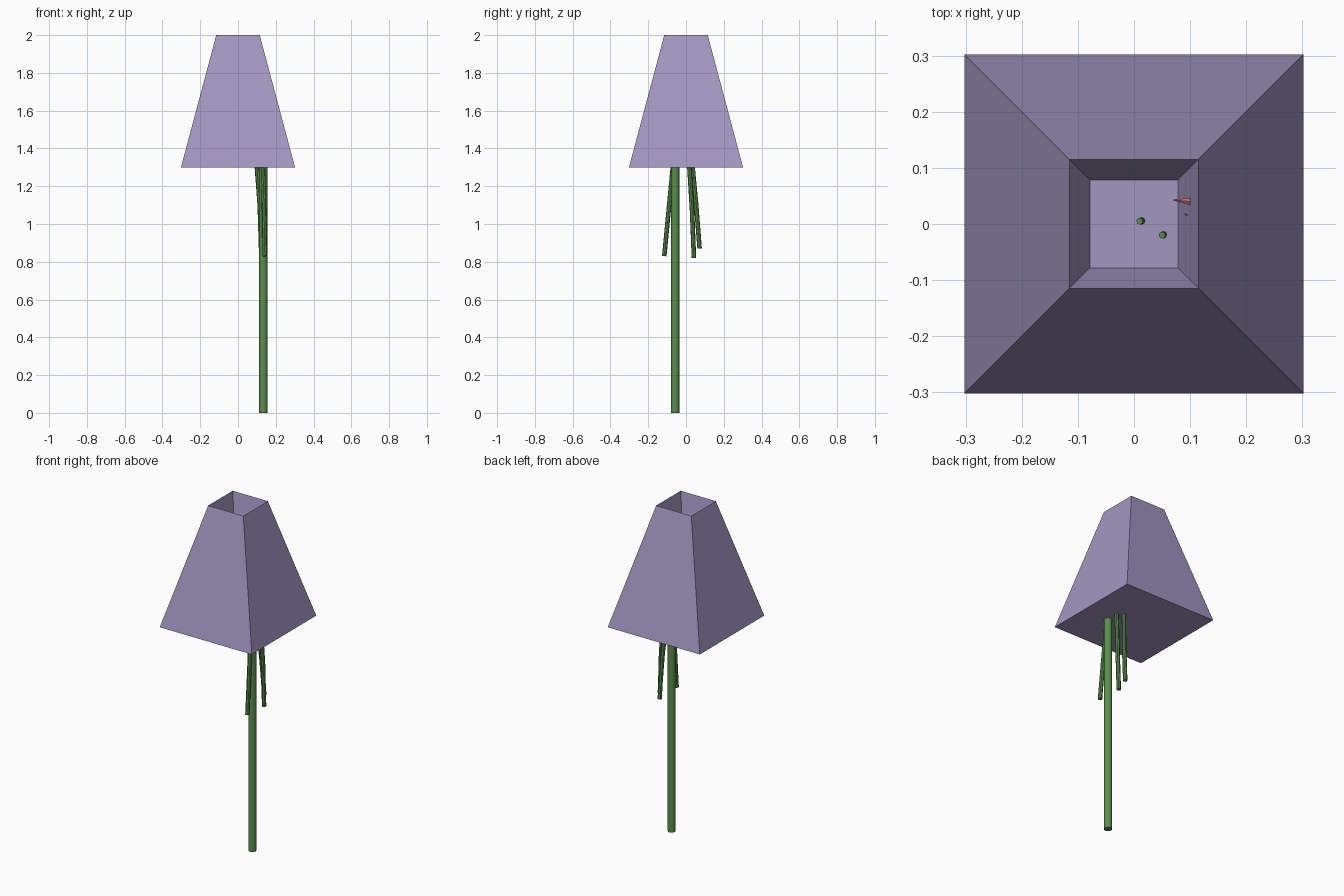
import bpy, bmesh, math
from mathutils import Vector

if "Cube" in bpy.data.objects:
    bpy.data.objects.remove(bpy.data.objects["Cube"])


def material(name, rgb):
    m = bpy.data.materials.new(name)
    m.diffuse_color = (*rgb, 1)
    m.use_nodes = True
    m.node_tree.nodes["Principled BSDF"].inputs["Base Color"].default_value = m.diffuse_color
    return m


LILAC = material("lilac", (0.36, 0.31, 0.53))
GREEN = material("stem green", (0.10, 0.27, 0.07))
RED = material("petal red", (0.55, 0.15, 0.17))


def finish(name, bm, mat, smooth=False):
    bmesh.ops.recalc_face_normals(bm, faces=bm.faces)
    me = bpy.data.meshes.new(name)
    bm.to_mesh(me)
    bm.free()
    me.materials.append(mat)
    ob = bpy.data.objects.new(name, me)
    bpy.context.collection.objects.link(ob)
    if smooth:
        bpy.ops.object.select_all(action='DESELECT')
        ob.select_set(True)
        bpy.context.view_layer.objects.active = ob
        bpy.ops.object.shade_smooth_by_angle(angle=math.radians(40))
    return ob


def skin(bm, rings):
    """Bridge rings of points and cap both ends."""
    loops = [[bm.verts.new(p) for p in ring] for ring in rings]
    n = len(loops[0])
    for a, b in zip(loops, loops[1:]):
        for i in range(n):
            j = (i + 1) % n
            bm.faces.new((a[i], a[j], b[j], b[i]))
    bm.faces.new(loops[0])
    bm.faces.new(loops[-1])


def tube(name, points, radii, mat, sides):
    pts = [Vector(p) for p in points]
    rings = []
    for i, (p, r) in enumerate(zip(pts, radii)):
        d = (pts[min(i + 1, len(pts) - 1)] - pts[max(i - 1, 0)]).normalized()
        u = d.cross(Vector((0, 1, 0))).normalized()
        v = d.cross(u)
        rings.append([p + r * (u * math.cos(t) + v * math.sin(t))
                      for t in (2 * math.pi * k / sides for k in range(sides))])
    bm = bmesh.new()
    skin(bm, rings)
    return finish(name, bm, mat, smooth=True)


# Square tapered vase: outer wall, rim, then sloping inner wall and floor
bm = bmesh.new()
corners = [(-1, -1), (1, -1), (1, 1), (-1, 1)]
profile = [(0.302, 1.30), (0.115, 2.00), (0.078, 1.80)]
skin(bm, [[(x * h, y * h, z) for x, y in corners] for h, z in profile])
finish("vase", bm, LILAC)

# Long main stem
tube("main_stem", [(0.134, -0.057, 0), (0.134, -0.057, 1.6)],
     [0.022, 0.022], GREEN, 12)

# Thin stems hanging out of the vase base, tips reaching the vase floor
thin_stems = [
    [(0.142, -0.115, 0.83), (0.138, -0.092, 1.07), (0.132, -0.07, 1.3), (0.10, -0.05, 1.58)],
    [(0.142, 0.042, 0.82), (0.142, 0.032, 1.07), (0.137, 0.018, 1.3),
     (0.10, 0.0, 1.58), (0.05, -0.02, 1.81)],
    [(0.122, 0.072, 0.87), (0.115, 0.054, 1.1), (0.100, 0.035, 1.3),
     (0.06, 0.015, 1.58), (0.01, 0.005, 1.815)],
]
for i, path in enumerate(thin_stems):
    radii = [0.012] * (len(path) - 1) + [0.006]
    tube(f"thin_stem_{i + 1}", path, radii, GREEN, 8)

# Red petal tips poking through the inner wall
tube("petal_large", [(0.123, 0.038, 1.92), (0.07, 0.043, 1.905)], [0.011, 0.001], RED, 6)
tube("petal_small", [(0.112, 0.010, 1.88), (0.090, 0.018, 1.89)], [0.006, 0.001], RED, 6)
